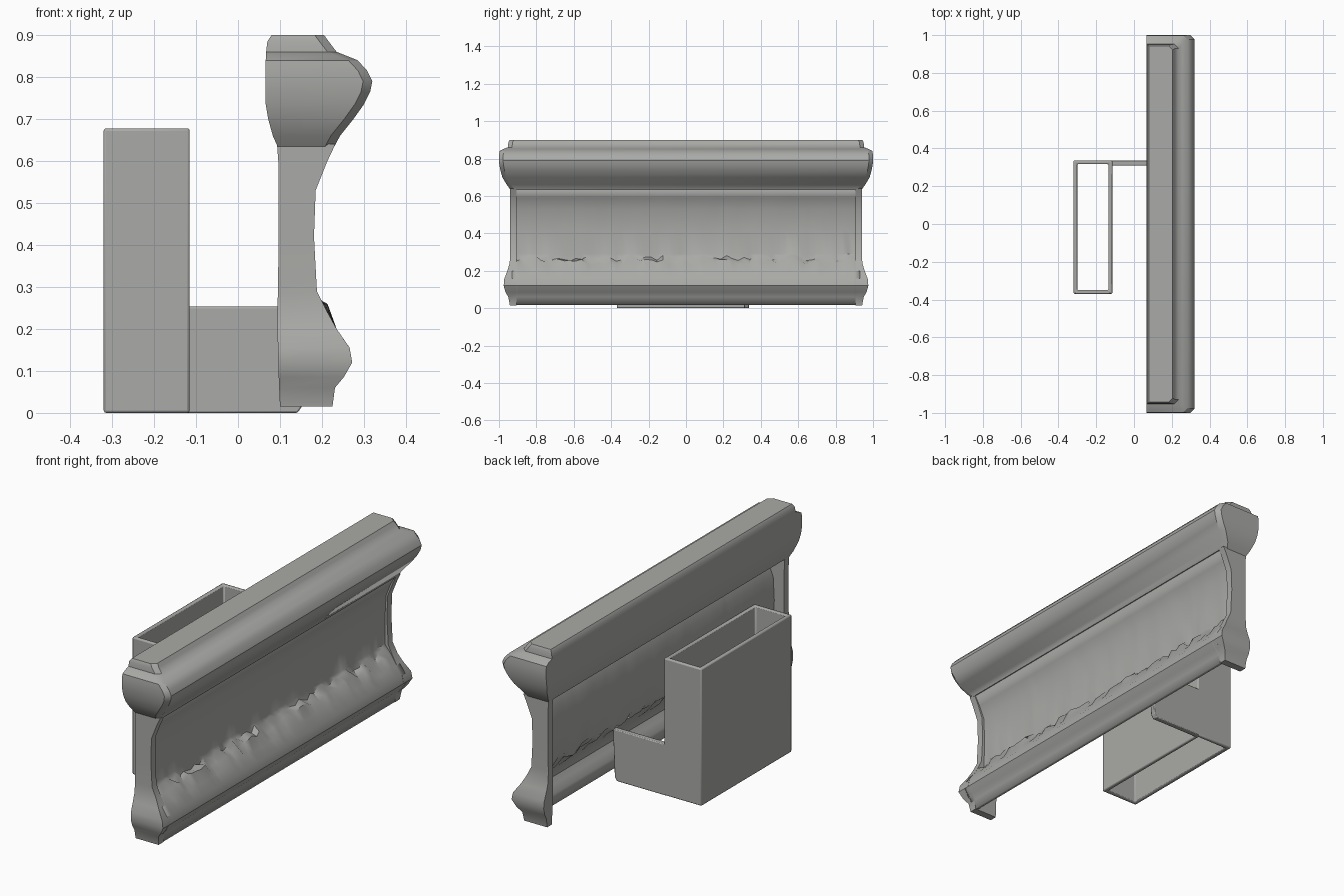
import bpy, bmesh, random

if "Cube" in bpy.data.objects:
    bpy.data.objects.remove(bpy.data.objects["Cube"])
random.seed(4)

mat = bpy.data.materials.new("warm grey")
mat.diffuse_color = (0.4, 0.4, 0.385, 1)
mat.use_nodes = True
mat.node_tree.nodes["Principled BSDF"].inputs["Base Color"].default_value = mat.diffuse_color


def finish(name, bm, bevel=0.0, angle=0.6):
    bmesh.ops.remove_doubles(bm, verts=bm.verts, dist=1e-5)
    bmesh.ops.recalc_face_normals(bm, faces=bm.faces)
    me = bpy.data.meshes.new(name)
    bm.to_mesh(me)
    bm.free()
    ob = bpy.data.objects.new(name, me)
    bpy.context.collection.objects.link(ob)
    me.materials.append(mat)
    if bevel:
        m = ob.modifiers.new("bevel", 'BEVEL')
        m.width, m.segments, m.limit_method = bevel, 2, 'ANGLE'
        m.angle_limit = 0.9
    bpy.ops.object.select_all(action='DESELECT')
    ob.select_set(True)
    bpy.context.view_layer.objects.active = ob
    bpy.ops.object.shade_smooth_by_angle(angle=angle)
    return ob


def loft(name, rows, bevel=0.0, corner=0.0):
    """Stack of rectangles; each row is (z, x0, x1, y0, y1)."""
    bm = bmesh.new()
    rings = []
    for z, x0, x1, y0, y1 in rows:
        c = corner
        if c:   # chamfer the front corners
            pts = [(x0, y0), (x1 - c, y0), (x1, y0 + c), (x1, y1 - c), (x1 - c, y1), (x0, y1)]
        else:
            pts = [(x0, y0), (x1, y0), (x1, y1), (x0, y1)]
        rings.append([bm.verts.new((x, y, z)) for x, y in pts])
    n = len(rings[0])
    for a, b in zip(rings, rings[1:]):
        for i in range(n):
            j = (i + 1) % n
            bm.faces.new((a[i], a[j], b[j], b[i]))
    bm.faces.new(rings[0])
    bm.faces.new(rings[-1])
    return finish(name, bm, bevel)


# Top rail moulding: z, back x, front x, half length
top = [(0.635, 0.094, 0.23, 0.94), (0.66, 0.083, 0.243, 0.958),
       (0.70, 0.072, 0.275, 0.982), (0.735, 0.066, 0.30, 0.992),
       (0.765, 0.065, 0.315, 0.998), (0.79, 0.065, 0.32, 1.0),
       (0.815, 0.065, 0.308, 1.0), (0.84, 0.066, 0.285, 0.997),
       (0.852, 0.067, 0.255, 0.975), (0.86, 0.067, 0.235, 0.952),
       (0.885, 0.07, 0.216, 0.95), (0.9, 0.08, 0.205, 0.943)]
loft("top_rail", [(z, b, f, -e, e) for z, b, f, e in top], corner=0.022)

# End posts carry the full side profile down to the foot
post = [(0.015, 0.10, 0.225, 0.942), (0.06, 0.098, 0.231, 0.95),
        (0.085, 0.097, 0.252, 0.965), (0.12, 0.096, 0.272, 0.975),
        (0.155, 0.095, 0.266, 0.972), (0.20, 0.094, 0.235, 0.955),
        (0.24, 0.094, 0.213, 0.943), (0.29, 0.095, 0.188, 0.94),
        (0.42, 0.097, 0.181, 0.94), (0.53, 0.097, 0.185, 0.94),
        (0.60, 0.096, 0.213, 0.94), (0.64, 0.093, 0.232, 0.94)]
for name, s in (("end_post_front", -1), ("end_post_rear", 1)):
    rows = []
    for z, b, f, e in post:
        y0, y1 = sorted((s * 0.905, s * e))
        rows.append((z, b, f, y0, y1))
    loft(name, rows)

# Thin web and open-backed bottom rail, one sheet with a ragged ledge
prof = [(0.228, 0.64), (0.20, 0.59), (0.175, 0.53), (0.17, 0.42), (0.172, 0.29),
        (0.182, 0.262), (0.21, 0.24), (0.235, 0.20), (0.264, 0.158), (0.272, 0.12),
        (0.252, 0.085), (0.231, 0.06), (0.225, 0.017)]
bm = bmesh.new()
cols = []
N = 60
for k in range(N + 1):
    y = -0.93 + 1.86 * k / N
    col = []
    for i, (x, z) in enumerate(prof):
        if 0 < k < N:
            if i in (5, 6):     # ragged ledge
                z += random.uniform(-0.012, 0.022)
                x += random.uniform(-0.008, 0.004)
            elif i in (2, 3, 4):    # slight ripples
                x += random.uniform(-0.002, 0.002)
        col.append(bm.verts.new((x, y, z)))
    cols.append(col)
for a, b in zip(cols, cols[1:]):
    for i in range(len(prof) - 1):
        bm.faces.new((a[i], b[i], b[i + 1], a[i + 1]))
web = finish("web_and_bottom_rail", bm)
# make the front the outer side, thicken toward the back
if web.data.polygons[N * 3].normal.x < 0:
    web.data.flip_normals()
sol = web.modifiers.new("thickness", 'SOLIDIFY')
sol.thickness, sol.offset = 0.018, -1

# Holder box: tube open at top and bottom
X0, X1, Y0, Y1, T = -0.32, -0.115, -0.37, 0.337, 0.02
bm = bmesh.new()
loops = []
for z, t in ((0, T), (0, 0), (0.678, 0), (0.678, T)):
    loops.append([bm.verts.new((x, y, z)) for x, y in
                  ((X0 + t, Y0 + t), (X1 - t, Y0 + t), (X1 - t, Y1 - t), (X0 + t, Y1 - t))])
for k in range(4):
    a, b = loops[k], loops[(k + 1) % 4]
    for i in range(4):
        j = (i + 1) % 4
        bm.faces.new((a[i], a[j], b[j], b[i]))
finish("holder_box", bm, bevel=0.006)

# Bracket plate joining the box to the web
loft("bracket_plate", [(0.0, X1 - 0.01, 0.142, 0.31, Y1),
                       (0.02, X1 - 0.01, 0.155, 0.31, Y1),
                       (0.253, X1 - 0.01, 0.165, 0.31, Y1)], bevel=0.004)
